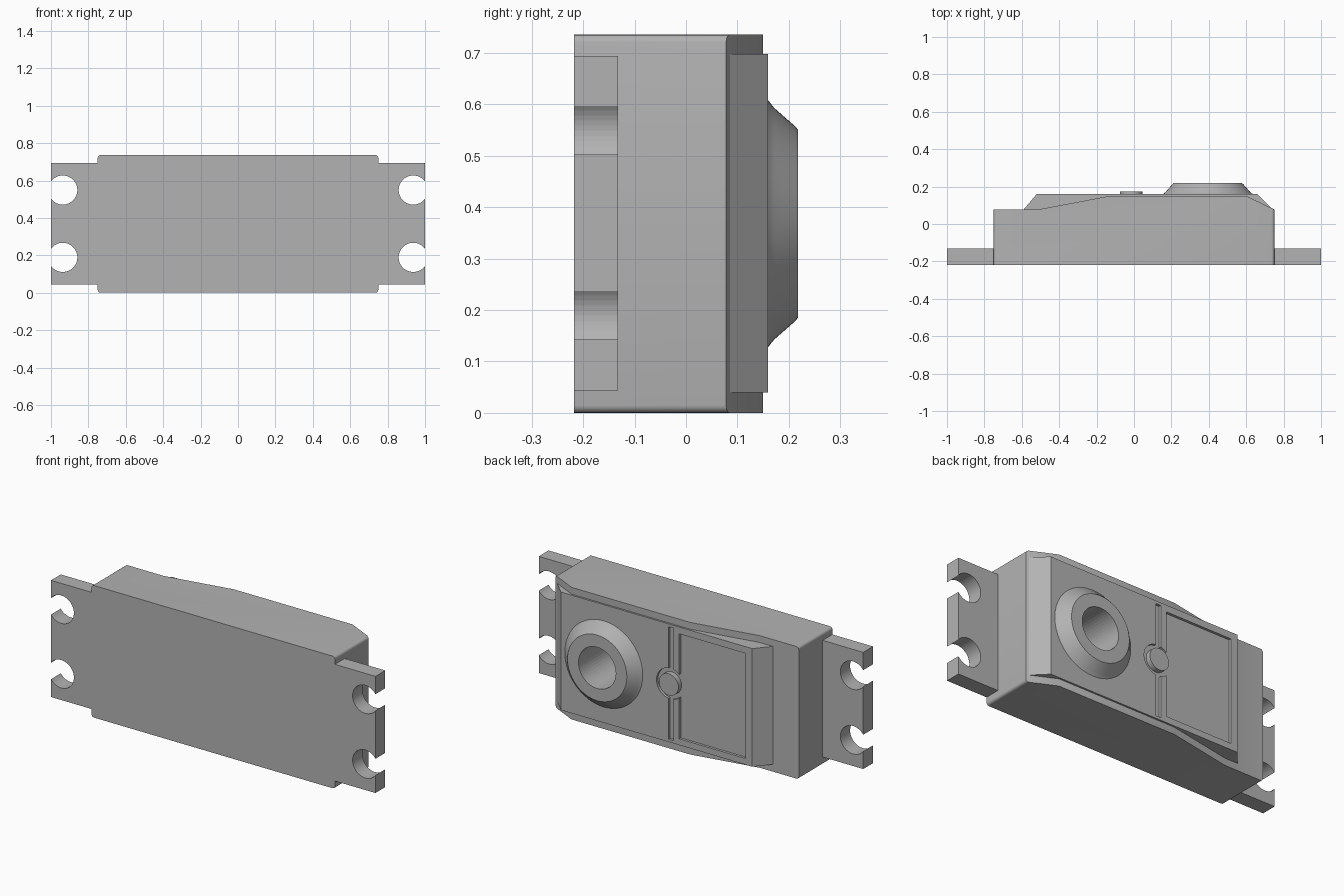
import bpy, bmesh, math
from mathutils import Matrix, Vector

cube = bpy.data.objects.get("Cube")
if cube:
    bpy.data.objects.remove(cube, do_unlink=True)

MID = 0.368
grey = bpy.data.materials.new("plain grey")
grey.use_nodes = True
grey.diffuse_color = (0.45, 0.45, 0.45, 1)
grey.node_tree.nodes["Principled BSDF"].inputs["Base Color"].default_value = (0.45, 0.45, 0.45, 1)


def finish(name, bm):
    bmesh.ops.recalc_face_normals(bm, faces=bm.faces)
    mesh = bpy.data.meshes.new(name)
    bm.to_mesh(mesh)
    bm.free()
    mesh.materials.append(grey)
    ob = bpy.data.objects.new(name, mesh)
    bpy.context.collection.objects.link(ob)
    return ob


def prism(name, outline, z0, z1, round_corners=0):
    """Extrude an x-y outline upwards, rounding the long end corners if asked."""
    bm = bmesh.new()
    face = bm.faces.new([bm.verts.new((x, y, z0)) for x, y in outline])
    ext = bmesh.ops.extrude_face_region(bm, geom=[face])
    verts = [g for g in ext["geom"] if isinstance(g, bmesh.types.BMVert)]
    bmesh.ops.translate(bm, vec=(0, 0, z1 - z0), verts=verts)
    if round_corners:
        xmax = max(x for x, y in outline)
        edges = [e for e in bm.edges
                 if all(abs(abs(v.co.x) - xmax) < 1e-4 for v in e.verts)
                 and abs(e.verts[0].co.y - e.verts[1].co.y) > 0.1]
        bmesh.ops.bevel(bm, geom=edges, offset=round_corners, segments=4,
                        profile=0.5, affect='EDGES')
    return finish(name, bm)


def box(name, x0, x1, y0, y1, z0, z1):
    return prism(name, [(x0, y0), (x1, y0), (x1, y1), (x0, y1)], z0, z1)


def cylinder(name, x, z, radius, y0, y1):
    bm = bmesh.new()
    place = Matrix.Translation((x, (y0 + y1) / 2, z)) @ Matrix.Rotation(math.pi / 2, 4, 'X')
    bmesh.ops.create_cone(bm, cap_ends=True, segments=48, radius1=radius,
                          radius2=radius, depth=y1 - y0, matrix=place)
    return finish(name, bm)


def cut(ob, cutter):
    mod = ob.modifiers.new("cut", 'BOOLEAN')
    mod.operation = 'DIFFERENCE'
    mod.solver = 'EXACT'
    mod.object = cutter
    cutter.hide_render = True
    cutter.hide_viewport = True
    cutter.display_type = 'WIRE'


def smooth(ob):
    bpy.ops.object.select_all(action='DESELECT')
    bpy.context.view_layer.objects.active = ob
    ob.select_set(True)
    bpy.ops.object.shade_smooth_by_angle(angle=math.radians(30))


# Main housing with sloped shoulders
housing = prism("housing", [(-0.75, -0.218), (0.75, -0.218), (0.75, 0.078), (0.6, 0.15),
                            (-0.13, 0.15), (-0.51, 0.078), (-0.75, 0.078)],
                0, 0.736, round_corners=0.015)

# Raised deck with chamfered ends
deck = prism("deck", [(-0.59, 0.07), (-0.59, 0.078), (-0.52, 0.16), (0.66, 0.16),
                      (0.742, 0.078), (0.742, 0.07)], 0.04, 0.698)

# Recessed panel, dividing groove and round pocket on the deck
panel_cut = box("panel_cutter", -0.48, -0.07, 0.146, 0.2, 0.075, 0.66)
groove_cut = box("groove_cutter", -0.035, -0.005, 0.146, 0.2, 0.055, 0.682)
pocket_cut = cylinder("pocket_cutter", -0.015, MID, 0.085, 0.146, 0.2)
shaft_cut = cylinder("shaft_cutter", 0.395, MID, 0.115, -0.1, 0.3)
for cutter in (panel_cut, groove_cut, pocket_cut):
    cut(deck, cutter)
    cut(housing, cutter)
cut(deck, shaft_cut)
cut(housing, shaft_cut)

# Round button in the pocket
button = cylinder("button", -0.015, MID, 0.06, 0.13, 0.174)

# Output boss, a flared ring turned around the shaft hole
profile = [(0.115, 0.14), (0.115, 0.218), (0.183, 0.218), (0.19, 0.212),
           (0.225, 0.172), (0.236, 0.163), (0.243, 0.158), (0.243, 0.14)]
bm = bmesh.new()
ring = [bm.verts.new((0.395 + r, y, MID)) for r, y in profile]
edges = [bm.edges.new((ring[i], ring[(i + 1) % len(ring)])) for i in range(len(ring))]
bmesh.ops.spin(bm, geom=ring + edges, cent=(0.395, 0, MID), axis=(0, 1, 0),
               angle=math.tau, steps=48)
bmesh.ops.remove_doubles(bm, verts=bm.verts, dist=1e-4)
boss = finish("output_boss", bm)

# Mounting ears with open screw holes
ears = []
for side, sx in (("left", 1), ("right", -1)):
    x0, x1 = sorted((sx * 0.74, sx))
    ear = box(side + "_mounting_ear", x0, x1, -0.218, -0.132, 0.044, 0.694)
    for level, z in (("lower", 0.189), ("upper", 0.549)):
        cut(ear, cylinder(f"{side}_{level}_hole_cutter", sx * 0.937, z, 0.078, -0.3, 0))
    ears.append(ear)

for part in [housing, deck, button, boss] + ears:
    smooth(part)
